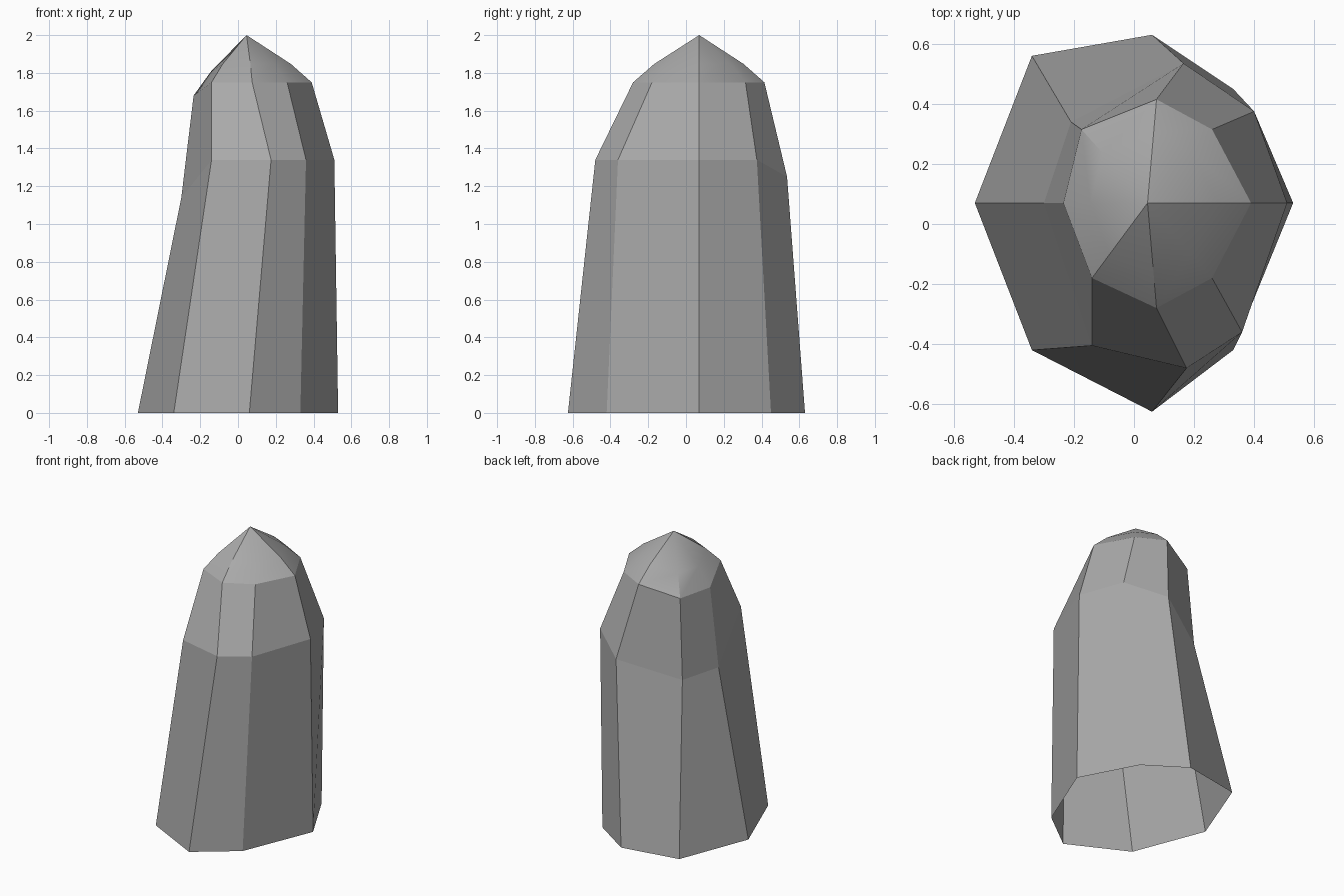
import bpy, bmesh
from mathutils import Vector

old = bpy.data.objects.get("Cube")
if old:
    bpy.data.objects.remove(old)

stone = bpy.data.materials.new("grey stone")
stone.use_nodes = True
colour = (0.4, 0.4, 0.4, 1)
stone.diffuse_color = colour
stone.node_tree.nodes["Principled BSDF"].inputs["Base Color"].default_value = colour

# Cross-sections, counter-clockwise from the +x corner
base = [(.53, .07, 0), (.33, .45, 0), (.06, .63, 0), (-.34, .56, 0),
        (-.53, .07, 0), (-.34, -.42, 0), (.06, -.625, 0), (.33, -.42, 0)]
shoulder = [(.51, .07, 1.34), (.40, .375, 1.34), (.165, .535, 1.25), (-.21, .34, 1.13),
            (-.30, .07, 1.14), (-.14, -.405, 1.34), (.175, -.48, 1.34), (.36, -.36, 1.34)]
neck = [(.39, .07, 1.75), (.26, .315, 1.75), (.075, .415, 1.75), (-.175, .315, 1.68),
        (-.235, .07, 1.68), (-.14, -.18, 1.75), (.075, -.28, 1.75), (.26, -.18, 1.75)]
apex = Vector((.045, .07, 2))


def toward_apex(p):
    """Point on the rounded cap between the neck and the apex."""
    d = Vector(p) - apex
    return apex + Vector((d.x * .68, d.y * .68, d.z * .61))


crown = [toward_apex(p) for p in neck]

bm = bmesh.new()
rings = [[bm.verts.new(p) for p in ring] for ring in (base, shoulder, neck, crown)]

# Faceted body, open underneath, with a softer cap
for level in range(3):
    low, high = rings[level], rings[level + 1]
    for i in range(8):
        j = (i + 1) % 8
        face = bm.faces.new((low[i], low[j], high[j], high[i]))
        face.smooth = level == 2
tip = bm.verts.new(apex)
for i in range(8):
    face = bm.faces.new((rings[3][i], rings[3][(i + 1) % 8], tip))
    face.smooth = True

# Keep the strongest ridges of the cap crisp
bm.normal_update()
for edge in bm.edges:
    if len(edge.link_faces) == 2 and edge.calc_face_angle() > 0.52:
        edge.smooth = False

mesh = bpy.data.meshes.new("standing_stone")
bm.to_mesh(mesh)
bm.free()
mesh.materials.append(stone)
rock = bpy.data.objects.new("standing_stone", mesh)
bpy.context.collection.objects.link(rock)
